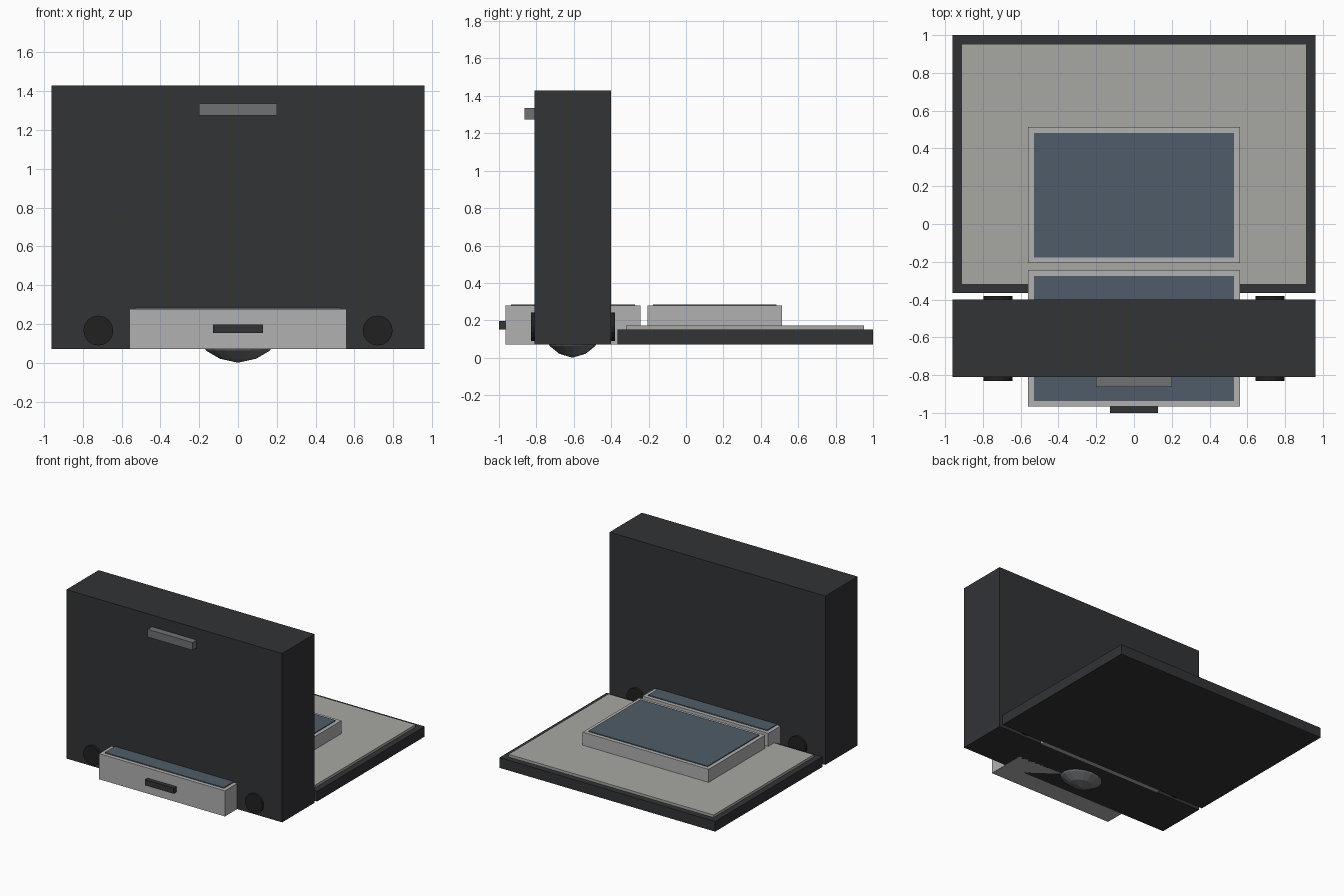
import bpy, bmesh
from math import pi, cos, sin

if "Cube" in bpy.data.objects:
    bpy.data.objects.remove(bpy.data.objects["Cube"])


def material(name, rgb):
    m = bpy.data.materials.new(name)
    m.diffuse_color = (*rgb, 1)
    m.use_nodes = True
    m.node_tree.nodes["Principled BSDF"].inputs["Base Color"].default_value = m.diffuse_color
    return m


DARK = material("charcoal", (0.032, 0.033, 0.037))
BLACK = material("rubber_black", (0.015, 0.015, 0.016))
LIGHT = material("light_grey", (0.44, 0.44, 0.44))
LINING = material("warm_grey", (0.39, 0.39, 0.36))
BLUE = material("slate_blue", (0.08, 0.108, 0.14))
METAL = material("mid_grey", (0.16, 0.165, 0.17))


def finish(name, bm, mat):
    bmesh.ops.recalc_face_normals(bm, faces=bm.faces)
    me = bpy.data.meshes.new(name)
    bm.to_mesh(me)
    bm.free()
    me.materials.append(mat)
    ob = bpy.data.objects.new(name, me)
    bpy.context.collection.objects.link(ob)
    return ob


def box(name, half_x, y, z, mat):
    """Box centred on x = 0, with y and z given as (min, max)."""
    bm = bmesh.new()
    bmesh.ops.create_cube(bm, size=1)
    bmesh.ops.scale(bm, vec=(2 * half_x, y[1] - y[0], z[1] - z[0]), verts=bm.verts)
    bmesh.ops.translate(bm, vec=(0, sum(y) / 2, sum(z) / 2), verts=bm.verts)
    return finish(name, bm, mat)


# Upright housing with its grip
box("upright_housing", 0.96, (-0.81, -0.40), (0.072, 1.43), DARK)
box("top_grip", 0.20, (-0.863, -0.80), (1.273, 1.335), METAL)

# Flat tray with raised lining
box("tray", 0.96, (-0.365, 1.0), (0.07, 0.152), DARK)
box("tray_lining", 0.913, (-0.32, 0.952), (0.14, 0.173), LINING)

# Two blue-topped blocks, one on the tray and one through the housing
for name, y, z0 in (("tray_block", (-0.207, 0.513), 0.16),
                    ("drawer_block", (-0.966, -0.244), 0.072)):
    box(name, 0.56, y, (z0, 0.278), LIGHT)
    box(name + "_panel", 0.53, (y[0] + 0.03, y[1] - 0.03), (0.26, 0.285), BLUE)
box("drawer_pull", 0.128, (-1.0, -0.95), (0.152, 0.197), DARK)

# Round discs running through the housing
for side, x in (("left", -0.72), ("right", 0.72)):
    bm = bmesh.new()
    bmesh.ops.create_cone(bm, cap_ends=True, segments=16, radius1=0.077,
                          radius2=0.077, depth=0.45)
    ob = finish(side + "_disc", bm, BLACK)
    ob.rotation_euler = (pi / 2, 0, 0)
    ob.location = (x, -0.605, 0.166)

# Shallow oval bowl under the housing
bm = bmesh.new()
N = 16
rings = []
for r, z in ((0.98, 0.078), (0.92, 0.062), (0.53, 0.021)):
    rings.append([bm.verts.new((0.178 * r * cos(2 * pi * i / N),
                                -0.607 + 0.132 * r * sin(2 * pi * i / N), z))
                  for i in range(N)])
tip = bm.verts.new((0, -0.607, 0))
for a, b in zip(rings, rings[1:]):
    for i in range(N):
        j = (i + 1) % N
        bm.faces.new((a[i], a[j], b[j], b[i]))
for i in range(N):
    bm.faces.new((rings[-1][i], rings[-1][(i + 1) % N], tip))
bm.faces.new(rings[0])
finish("underside_bowl", bm, METAL)
